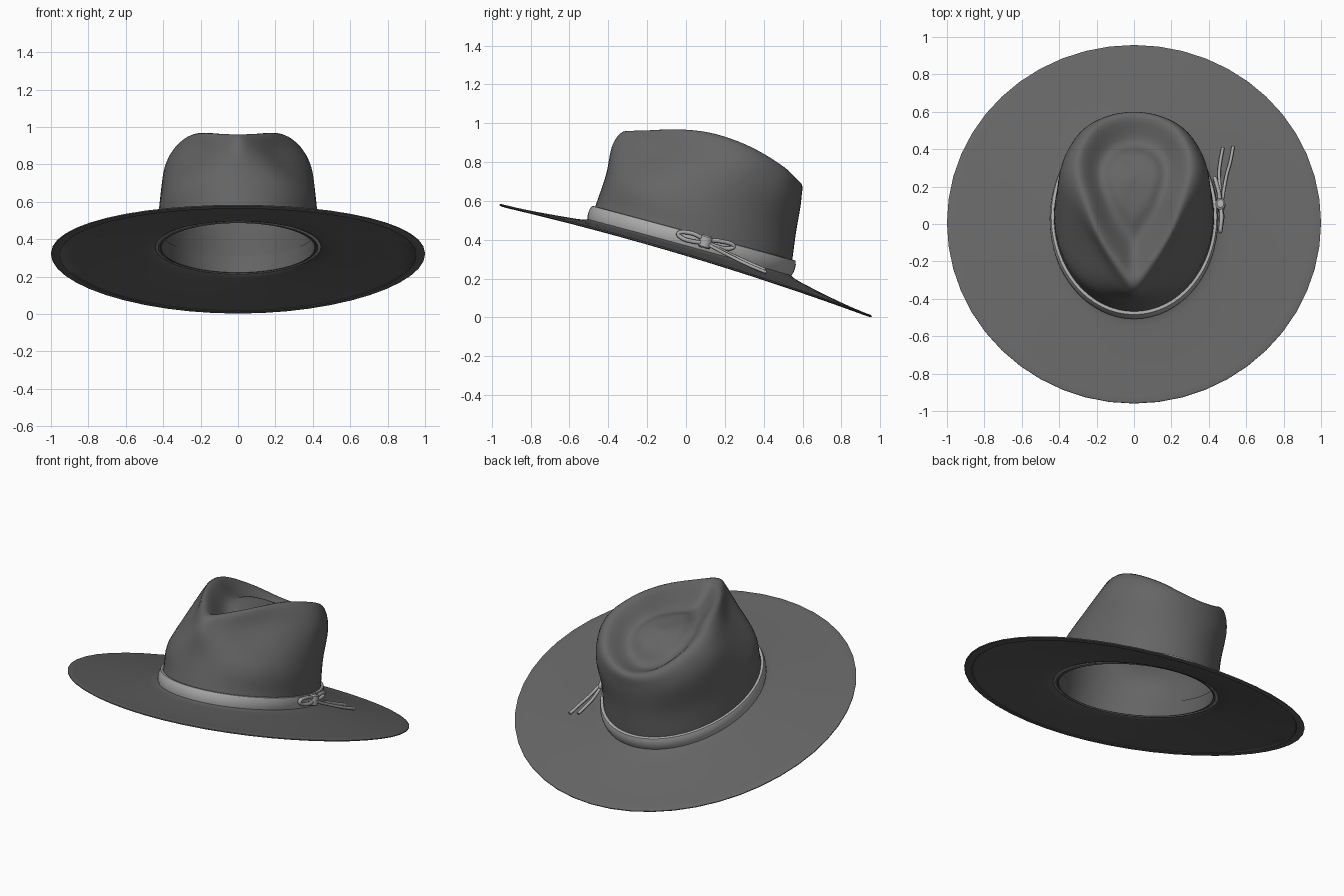
import bpy, bmesh, math
from math import sin, cos, pi
from mathutils import Vector

if "Cube" in bpy.data.objects:
    bpy.data.objects.remove(bpy.data.objects["Cube"])

TILT, LIFT = math.radians(-16.7), 0.298   # hat is modelled level, then tipped back
SEG = 64


def material(name, v):
    m = bpy.data.materials.new(name)
    m.diffuse_color = (v, v, v, 1)
    m.use_nodes = True
    m.node_tree.nodes["Principled BSDF"].inputs["Base Color"].default_value = m.diffuse_color
    return m


FELT = material("felt", 0.13)
TRIM = material("trim", 0.4)


def place(ob, mat):
    ob.location.z = LIFT
    ob.rotation_euler.x = TILT
    ob.data.materials.append(mat)


def spline(p, n, closed):
    """Catmull-Rom curve through points p, n steps per span."""
    out, m = [], len(p)
    get = (lambda i: p[i % m]) if closed else (lambda i: p[min(max(i, 0), m - 1)])
    for i in range(m if closed else m - 1):
        a, b, c, d = (get(i + k) for k in (-1, 0, 1, 2))
        for k in range(n):
            t = k / n
            out.append(0.5 * (2 * b + (c - a) * t + (2 * a - 5 * b + 4 * c - d) * t * t
                              + (3 * b - a - 3 * c + d) * t ** 3))
    return out if closed else out + [p[-1]]


def loft(name, rings, mat, closed=False, cap=False, angle=40):
    """Skin a stack of rings that run counterclockwise from the front."""
    bm = bmesh.new()
    vs = [[bm.verts.new(p) for p in r] for r in rings]
    pairs = list(zip(vs, vs[1:])) + ([(vs[-1], vs[0])] if closed else [])
    for lo, hi in pairs:
        n = len(lo)
        for j in range(n):
            k = (j + 1) % n
            bm.faces.new((lo[j], lo[k], hi[k], hi[j]))
    if cap:
        bm.faces.new(vs[-1])
    me = bpy.data.meshes.new(name)
    bm.to_mesh(me)
    bm.free()
    ob = bpy.data.objects.new(name, me)
    bpy.context.collection.objects.link(ob)
    place(ob, mat)
    bpy.ops.object.select_all(action='DESELECT')
    ob.select_set(True)
    bpy.context.view_layer.objects.active = ob
    bpy.ops.object.shade_smooth_by_angle(angle=math.radians(angle))
    return ob


def angles(n):
    return [2 * pi * i / n for i in range(n)]


def seat(a):
    """Height where the crown meets the brim."""
    return 0.062 - 0.012 * cos(a)


def oval(rx, ry, w, n=16):
    return [Vector((rx * sin(a), -ry * cos(a), w(a) if callable(w) else w)) for a in angles(n)]


def mirrored(half):
    h = [Vector(p) for p in half]
    return h + [Vector((-p.x, p.y, p.z)) for p in h[-2:0:-1]]


# Crown: oval base, pinched shoulder, teardrop rim, valley and raised centre
shoulder = mirrored([(0, -.53, .47), (.095, -.46, .48), (.205, -.30, .50), (.32, -.12, .535),
                     (.385, .05, .545), (.375, .2, .53), (.29, .36, .50), (.16, .45, .475),
                     (0, .48, .465)])
rim = mirrored([(0, -.465, .55), (.09, -.38, .58), (.19, -.24, .628), (.255, -.08, .66),
                (.30, .08, .66), (.29, .22, .638), (.22, .35, .60), (.12, .42, .565),
                (0, .445, .55)])
CENTRE = Vector((0, 0.09, 0))


def inset(s, drop, level=0, mix=0):
    out = []
    for p in rim:
        q = CENTRE + (p - CENTRE) * s
        q.z = (p.z - drop) * (1 - mix) + level * mix
        out.append(q)
    return out


waist = oval(.42, .52, .30)
for p in waist:
    if p.y > 0:
        p.y *= .965
cage = [oval(.43, .53, seat), oval(.428, .525, .15), waist, shoulder, rim,
        inset(.62, .085, .57, .3), inset(.36, .055, .585, .7), inset(.02, 0, .60, 1)]
columns = [spline([r[i] for r in cage], 6, False) for i in range(16)]
rings = [spline([c[k] for c in columns], 4, True) for k in range(len(columns[0]))]
crown = loft("crown", rings, FELT, cap=True, angle=60)
solid = crown.modifiers.new("thickness", 'SOLIDIFY')
solid.thickness = .012
solid.offset = -1


# Brim: round plate sloping gently from the crown, with a thicker edge below
def brim_ring(t, drop, n=48):
    out = []
    for a in angles(n):
        inner = Vector((.425 * sin(a), -.522 * cos(a), 0))
        outer = Vector((sin(a), -cos(a), 0))
        p = inner.lerp(outer, t)
        edge = .03 * sin(a) ** 2
        p.z = edge + (seat(a) - edge) * (1 - t) ** 1.4 - drop
        p.z += .018 * max(0, 1 - t / .12) ** 2
        out.append(p)
    return out


steps = [0, .04, .08, .14, .25, .4, .6, .8, .91]
profile = [(t, .009) for t in steps] + [(.918, .013), (.98, .012), (1, .008), (1, .003), (.985, 0)]
profile += [(t, 0) for t in reversed(steps)]
loft("brim", [brim_ring(t, d) for t, d in profile], FELT, closed=True)


# Hat band outside and sweatband inside
def band(name, section, mat):
    loft(name, [oval(.43 + o, .53 + o, lambda a: seat(a) + w - .003 * cos(a), SEG)
                for o, w in section], mat, closed=True)


band("hat_band", [(.006, -.005), (.014, 0), (.02, .02), (.021, .04), (.019, .06), (.013, .078),
                  (.006, .08), (-.004, .078), (-.004, -.004)], TRIM)
band("sweatband", [(-.012, -.004), (-.012, .085), (-.02, .085), (-.02, -.004)], FELT)


# Bow on the right side: cord loops, tails and a wrapped knot
def cord(name, pts, r):
    cu = bpy.data.curves.new(name, 'CURVE')
    cu.dimensions = '3D'
    cu.bevel_depth, cu.bevel_resolution, cu.use_fill_caps = r, 2, True
    path = spline([Vector(p) for p in pts], 6, False)
    sp = cu.splines.new('POLY')
    sp.points.add(len(path) - 1)
    for q, p in zip(sp.points, path):
        q.co = (*p, 1)
    sp.use_smooth = True
    ob = bpy.data.objects.new(name, cu)
    bpy.context.collection.objects.link(ob)
    place(ob, TRIM)


cord("bow_front_loop", [(.462, .07, .125), (.468, .0, .138), (.463, -.06, .13), (.462, -.075, .112),
                        (.466, -.04, .098), (.472, .01, .1), (.466, .07, .11)], .011)
cord("bow_back_loop", [(.46, .07, .125), (.455, .13, .14), (.437, .20, .145), (.432, .215, .13),
                       (.44, .18, .112), (.46, .12, .11), (.464, .07, .115)], .011)
cord("bow_tail_inner", [(.462, .07, .115), (.46, .16, .1), (.455, .26, .085), (.462, .33, .075),
                        (.475, .405, .066)], .009)
cord("bow_tail_outer", [(.468, .07, .11), (.48, .16, .092), (.495, .25, .076), (.515, .33, .064),
                        (.53, .415, .056)], .009)

knot = []
for s, w in [(.7, .083), (1, .09), (1, .142), (.7, .15)]:
    knot.append([Vector((.462 + .026 * s * cos(a), .07 + .032 * s * sin(a), w)) for a in angles(12)])
ob = loft("bow_knot", knot, TRIM, cap=True)
